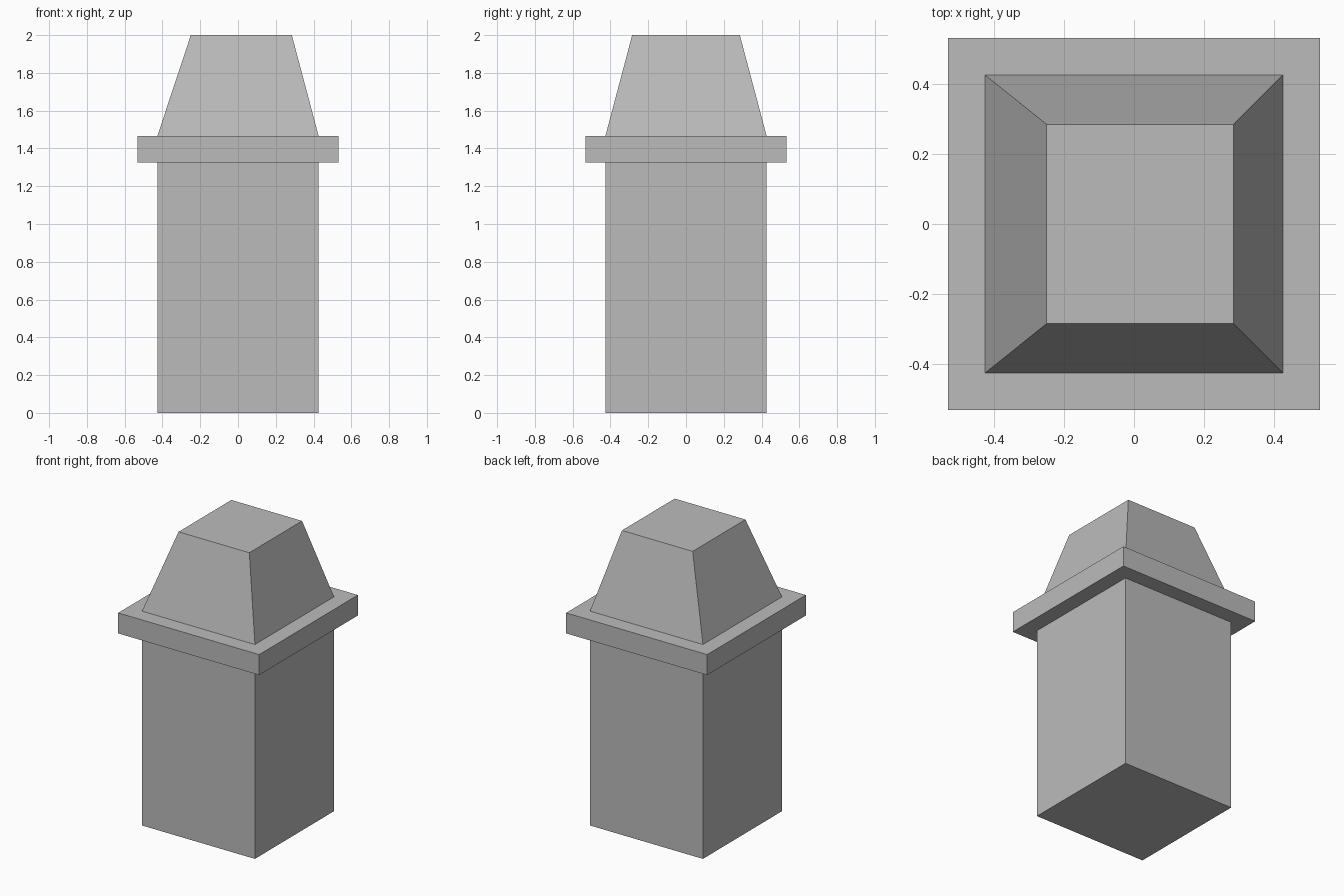
import bpy
import bmesh

if "Cube" in bpy.data.objects:
    bpy.data.objects.remove(bpy.data.objects["Cube"])

# Single plain grey
grey = bpy.data.materials.new("plain_grey")
grey.diffuse_color = (0.5, 0.5, 0.5, 1.0)
grey.use_nodes = True
grey.node_tree.nodes["Principled BSDF"].inputs["Base Color"].default_value = grey.diffuse_color


def block(name, half, z0, z1, top=None):
    """Box of half-width `half`; `top` = (x0, x1, y0, y1) reshapes its upper face."""
    bm = bmesh.new()
    bmesh.ops.create_cube(bm, size=2.0)
    for v in bm.verts:
        x, y, z = v.co
        if z > 0 and top:
            v.co = (top[1] if x > 0 else top[0], top[3] if y > 0 else top[2], z1)
        else:
            v.co = (x * half, y * half, z1 if z > 0 else z0)
    mesh = bpy.data.meshes.new(name)
    bm.to_mesh(mesh)
    bm.free()
    mesh.materials.append(grey)
    obj = bpy.data.objects.new(name, mesh)
    bpy.context.collection.objects.link(obj)
    return obj


# Square shaft, overhanging slab, and tapered cap (steeper on the right)
block("shaft", 0.427, 0.0, 1.325)
block("collar_slab", 0.533, 1.325, 1.465)
block("tapered_cap", 0.427, 1.465, 2.0, top=(-0.25, 0.285, -0.285, 0.285))
